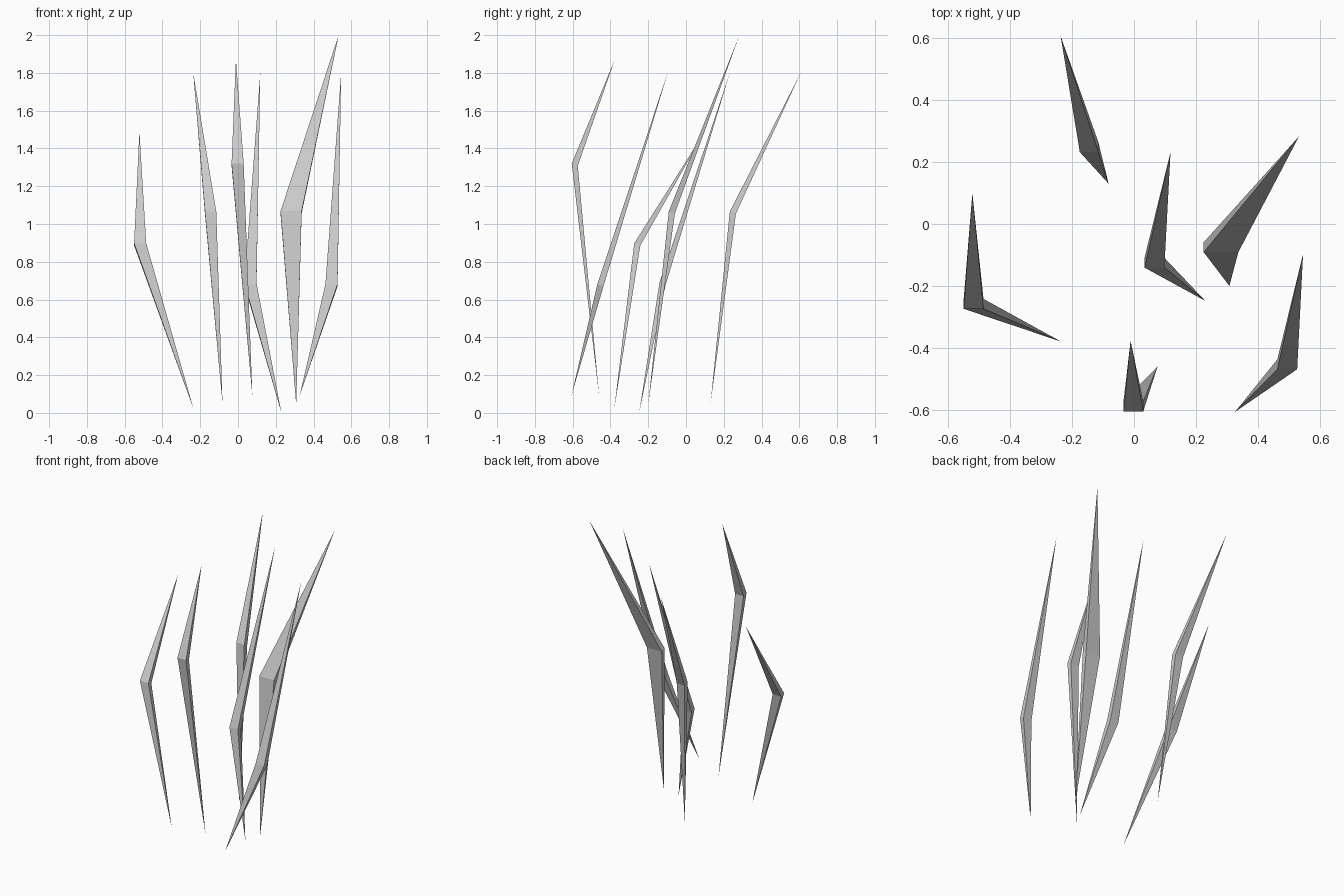
import bpy

# thin bent blades: base point, flat four-sided elbow, tip point
HALF_DEPTH = 0.016   # elbow half thickness in y
TILT = 0.006         # elbow front edge sits a little higher than its back edge


def blade(name, base, elbow, half_width, tip):
    ex, ey, ez = elbow
    ring = [(ex + sx * half_width, ey + sy * HALF_DEPTH, ez - sy * TILT)
            for sx, sy in ((-1, -1), (1, -1), (1, 1), (-1, 1))]
    faces = []
    for i in range(4):
        j = (i + 1) % 4
        faces += [(0, 1 + j, 1 + i), (5, 1 + i, 1 + j)]
    mesh = bpy.data.meshes.new(name)
    mesh.from_pydata([base] + ring + [tip], [], faces)
    mesh.update()
    ob = bpy.data.objects.new(name, mesh)
    bpy.context.collection.objects.link(ob)


# base, elbow centre, elbow half width, tip
blades = [
    ((-0.235, -0.38, 0.02), (-0.518, -0.258, 0.892), 0.032, (-0.522, 0.10, 1.49)),
    ((-0.082, 0.13, 0.05), (-0.145, 0.248, 1.06), 0.03, (-0.237, 0.607, 1.80)),
    ((0.076, -0.46, 0.09), (-0.002, -0.589, 1.314), 0.032, (-0.011, -0.377, 1.87)),
    ((0.23, -0.248, 0.0), (0.066, -0.125, 0.68), 0.032, (0.118, 0.232, 1.80)),
    ((0.308, -0.20, 0.045), (0.281, -0.075, 1.062), 0.056, (0.533, 0.283, 2.0)),
    ((0.326, -0.607, 0.09), (0.495, -0.453, 0.676), 0.032, (0.546, -0.097, 1.80)),
]
for n, b in enumerate(blades, 1):
    blade(f"grass_blade_{n}", *b)
